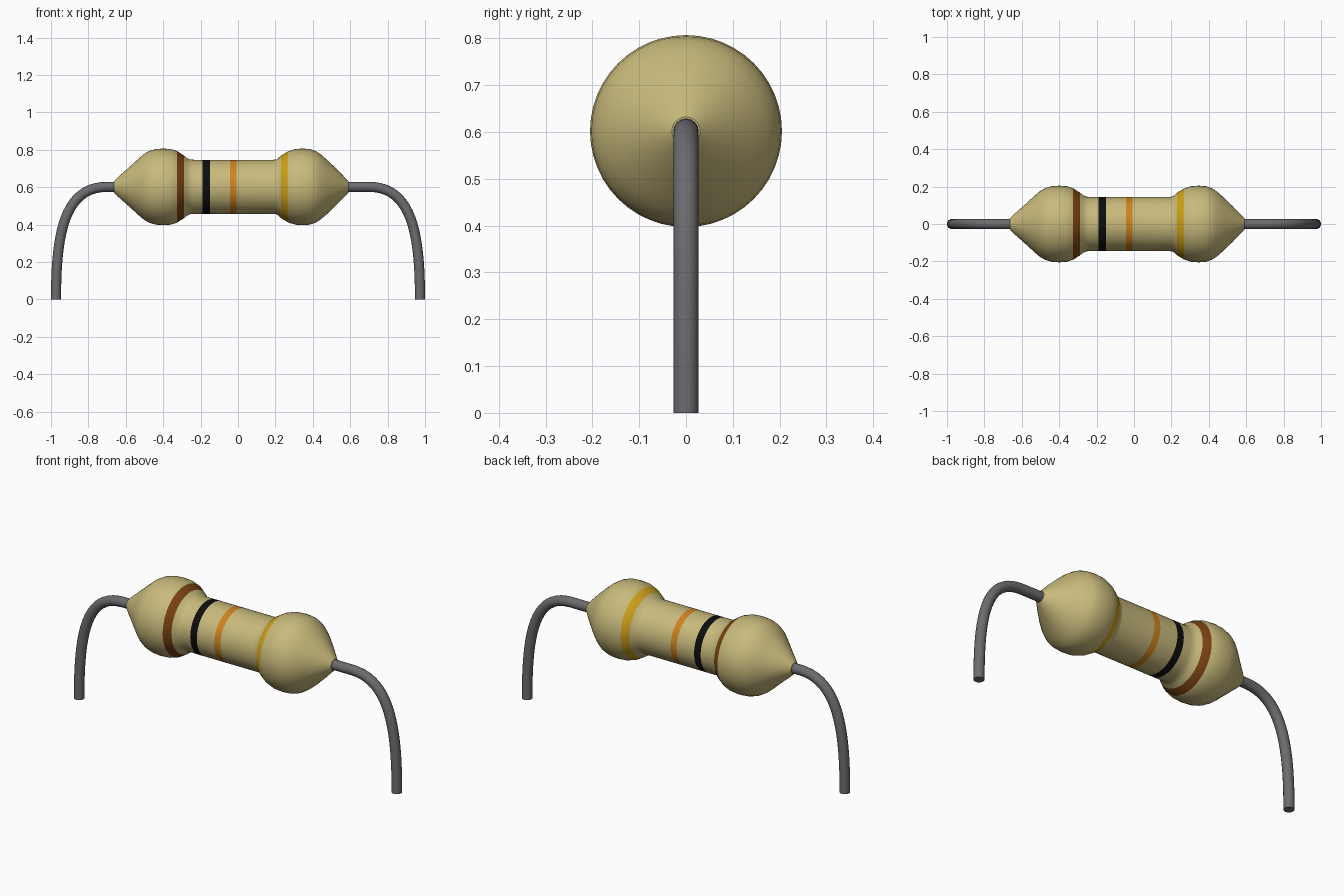
import bpy, bmesh, math

if "Cube" in bpy.data.objects:
    bpy.data.objects.remove(bpy.data.objects["Cube"])

Z = 0.602      # height of the body axis
SIDES = 48


def material(name, rgb):
    m = bpy.data.materials.new(name)
    m.diffuse_color = (*rgb, 1)
    m.use_nodes = True
    m.node_tree.nodes["Principled BSDF"].inputs["Base Color"].default_value = m.diffuse_color
    return m


tan = material("tan", (0.58, 0.49, 0.20))
metal = material("wire_grey", (0.15, 0.15, 0.16))

# colour bands: start x, end x, material
bands = [
    (-0.327, -0.290, material("brown", (0.19, 0.055, 0.006))),
    (-0.191, -0.151, material("black", (0.004, 0.004, 0.004))),
    (-0.044, -0.007, material("orange", (0.62, 0.23, 0.015))),
    (0.230, 0.268, material("gold", (0.62, 0.36, 0.01))),
]

# body outline: (x, radius), bulbous ends with a straight middle
outline = [
    (-0.664, 0.030), (-0.645, 0.049), (-0.59, 0.098), (-0.535, 0.148),
    (-0.505, 0.174), (-0.475, 0.192), (-0.44, 0.202), (-0.40, 0.205),
    (-0.36, 0.202), (-0.327, 0.192), (-0.29, 0.168), (-0.272, 0.154),
    (-0.255, 0.146), (-0.235, 0.145),
    (0.19, 0.145), (0.208, 0.147), (0.23, 0.167), (0.268, 0.190),
    (0.305, 0.202), (0.345, 0.205), (0.385, 0.202), (0.415, 0.192),
    (0.445, 0.172), (0.475, 0.146), (0.525, 0.098), (0.573, 0.049),
    (0.591, 0.030),
]


def radius(x):
    for (x0, r0), (x1, r1) in zip(outline, outline[1:]):
        if x0 <= x <= x1:
            return r0 + (r1 - r0) * (x - x0) / (x1 - x0)


# body: rings round the x axis, with extra rings at the band edges
xs = sorted({p[0] for p in outline} | {e for b in bands for e in b[:2]})
bm = bmesh.new()
rings = []
for x in xs:
    r = radius(x)
    rings.append([bm.verts.new((x, r * math.cos(a), Z + r * math.sin(a)))
                  for a in (2 * math.pi * i / SIDES for i in range(SIDES))])
for k in range(len(xs) - 1):
    mid = (xs[k] + xs[k + 1]) / 2
    slot = next((i + 1 for i, b in enumerate(bands) if b[0] < mid < b[1]), 0)
    for i in range(SIDES):
        j = (i + 1) % SIDES
        f = bm.faces.new((rings[k][i], rings[k][j], rings[k + 1][j], rings[k + 1][i]))
        f.material_index = slot
bm.faces.new(rings[0])
bm.faces.new(rings[-1])
bmesh.ops.recalc_face_normals(bm, faces=bm.faces)
mesh = bpy.data.meshes.new("resistor_body")
bm.to_mesh(mesh)
bm.free()
for m in [tan] + [b[2] for b in bands]:
    mesh.materials.append(m)
body = bpy.data.objects.new("resistor_body", mesh)
bpy.context.collection.objects.link(body)
bpy.context.view_layer.objects.active = body
body.select_set(True)
bpy.ops.object.shade_smooth_by_angle(angle=math.radians(40))


# lead wires: straight out of the body, then bent down to the ground
def lead(name, side):
    curve = bpy.data.curves.new(name, 'CURVE')
    curve.dimensions = '3D'
    curve.bevel_depth = 0.027
    curve.bevel_resolution = 6
    curve.use_fill_caps = True
    curve.resolution_u = 20
    sp = curve.splines.new('BEZIER')
    sp.bezier_points.add(2)
    # point, left handle, right handle as (x, z)
    path = [((0.56, Z), (0.52, Z), (0.60, Z)),
            ((0.70, Z), (0.66, Z), (0.93, Z)),
            ((0.973, 0), (0.973, 0.35), (0.973, -0.1))]
    for p, (co, left, right) in zip(sp.bezier_points, path):
        p.handle_left_type = p.handle_right_type = 'FREE'
        p.co = (side * co[0], 0, co[1])
        p.handle_left = (side * left[0], 0, left[1])
        p.handle_right = (side * right[0], 0, right[1])
    curve.materials.append(metal)
    bpy.context.collection.objects.link(bpy.data.objects.new(name, curve))


lead("left_lead", -1)
lead("right_lead", 1)
